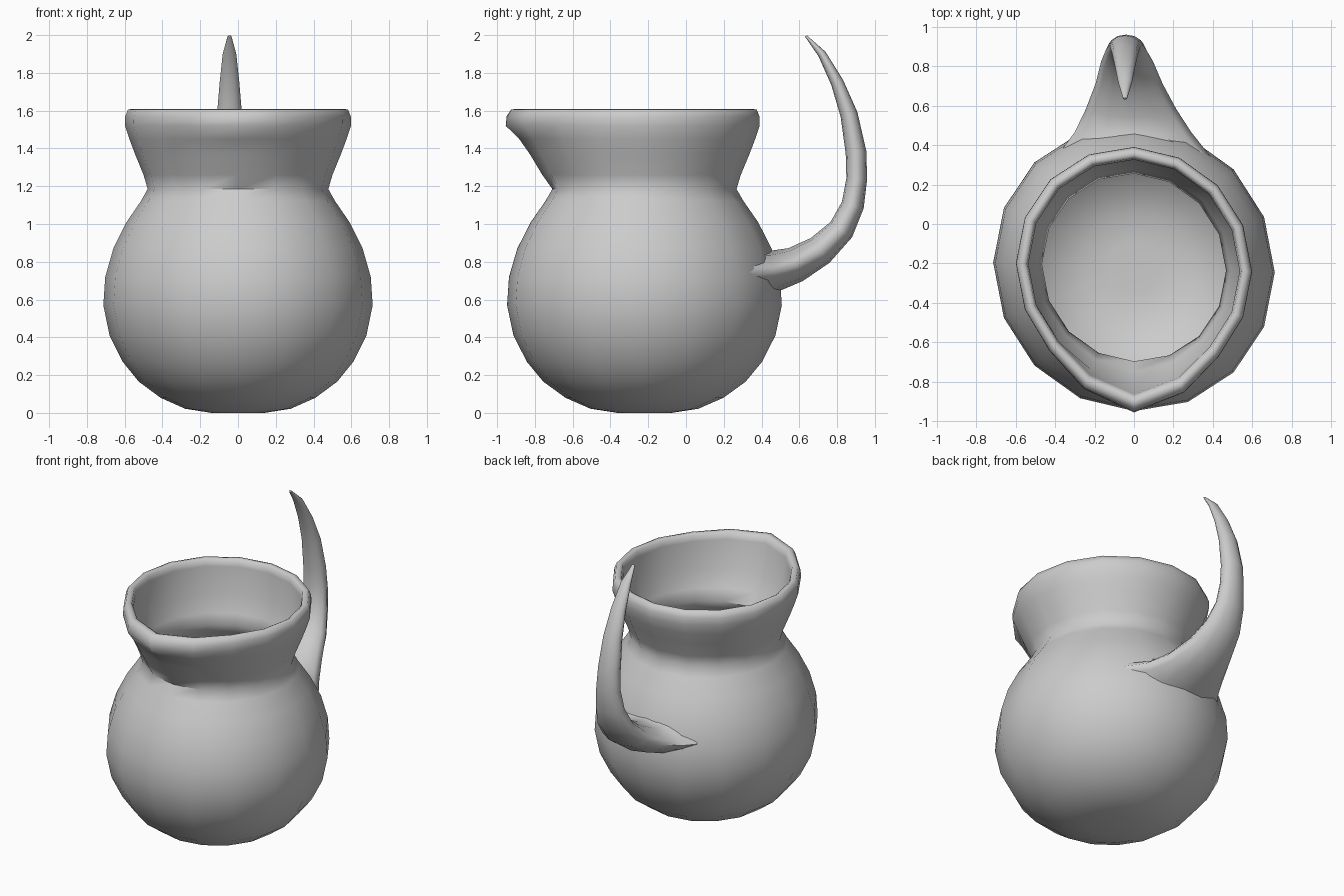
import bpy, bmesh
from math import sin, cos, pi, sqrt
from mathutils import Vector

cube = bpy.data.objects.get("Cube")
if cube:
    bpy.data.objects.remove(cube)

clay = bpy.data.materials.new("grey clay")
clay.use_nodes = True
clay.diffuse_color = (0.6, 0.6, 0.6, 1)
clay.node_tree.nodes["Principled BSDF"].inputs["Base Color"].default_value = (0.6, 0.6, 0.6, 1)

SIDES = 16
AXIS_Y = -0.22
DEPTH = 1.02
SKEW = 0.035


def skin(name, rings, angle):
    """Join closed rings of points into a capped, smooth-shaded tube."""
    bm = bmesh.new()
    loops = [[bm.verts.new(p) for p in ring] for ring in rings]
    for a, b in zip(loops, loops[1:]):
        n = len(a)
        for i in range(n):
            j = (i + 1) % n
            bm.faces.new((a[i], a[j], b[j], b[i]))
    bm.faces.new(loops[0][::-1])
    bm.faces.new(loops[-1])
    bmesh.ops.recalc_face_normals(bm, faces=bm.faces)
    mesh = bpy.data.meshes.new(name)
    bm.to_mesh(mesh)
    bm.free()
    obj = bpy.data.objects.new(name, mesh)
    bpy.context.collection.objects.link(obj)
    mesh.materials.append(clay)
    bpy.ops.object.select_all(action='DESELECT')
    obj.select_set(True)
    bpy.context.view_layer.objects.active = obj
    bpy.ops.object.shade_smooth_by_angle(angle=angle)
    return obj


def jug_ring(r, z, spout):
    """Slightly skewed round ring, pulled out to a point at the front."""
    ring = []
    for i in range(SIDES):
        t = 2 * pi * i / SIDES
        rr = r + spout * max(0, cos(t)) ** 8
        x = rr * sin(t)
        ring.append((x, AXIS_Y - DEPTH * rr * cos(t) - SKEW * x, z))
    return ring


# Jug: radius, height, spout pull; up the outside, over the lip, down the inside
outside = [(0.14, 0, 0), (0.28, 0.022, 0), (0.41, 0.08, 0), (0.525, 0.165, 0),
           (0.61, 0.27, 0), (0.68, 0.41, 0), (0.713, 0.57, 0), (0.703, 0.72, 0),
           (0.66, 0.87, 0), (0.59, 1.01, 0), (0.515, 1.12, 0), (0.478, 1.185, 0),
           (0.5, 1.26, 0.03), (0.545, 1.37, 0.05), (0.575, 1.45, 0.075),
           (0.598, 1.52, 0.122), (0.597, 1.57, 0.118), (0.583, 1.605, 0.11)]
lip = [(0.56, 1.61, 0.108), (0.543, 1.6, 0.1), (0.535, 1.56, 0.095)]
inside = [(r - 0.012, max(z, 0.015), s) for r, z, s in reversed(outside[:-4])]
skin("jug_body", [jug_ring(*p) for p in outside + lip + inside], 1.0)

# Handle: centre y, centre z, half thickness, half width, centre x
stations = [(0.36, 0.74, 0.13, 0.45, 0), (0.465, 0.75, 0.11, 0.295, -0.005),
            (0.58, 0.785, 0.095, 0.23, -0.015), (0.71, 0.86, 0.082, 0.17, -0.025),
            (0.822, 0.97, 0.07, 0.132, -0.035), (0.883, 1.1, 0.06, 0.102, -0.04),
            (0.904, 1.24, 0.055, 0.085, -0.04), (0.9, 1.38, 0.055, 0.078, -0.045),
            (0.863, 1.58, 0.046, 0.066, -0.045), (0.8, 1.75, 0.034, 0.052, -0.045),
            (0.72, 1.9, 0.022, 0.036, -0.045), (0.635, 1.995, 0.006, 0.01, -0.045)]
rings = []
for k, (y, z, thick, width, x) in enumerate(stations):
    before, after = stations[max(k - 1, 0)], stations[min(k + 1, len(stations) - 1)]
    along = Vector((0, after[0] - before[0], after[1] - before[1])).normalized()
    across = Vector((0, -along.z, along.y))
    # Sections near the root thin out towards their sides
    pinch = max(0, 1 - k / 3)
    ring = []
    for i in range(12):
        t = 2 * pi * i / 12
        rise = sin(t) * abs(sin(t)) ** pinch
        p = Vector((x + width * cos(t), y, z)) + across * thick * rise
        if k == 0:
            # Root hugs the inside of the belly wall
            p.y = AXIS_Y + sqrt(0.66 ** 2 - p.x ** 2)
        ring.append(p)
    rings.append(ring)
skin("handle", rings, 1.2)
